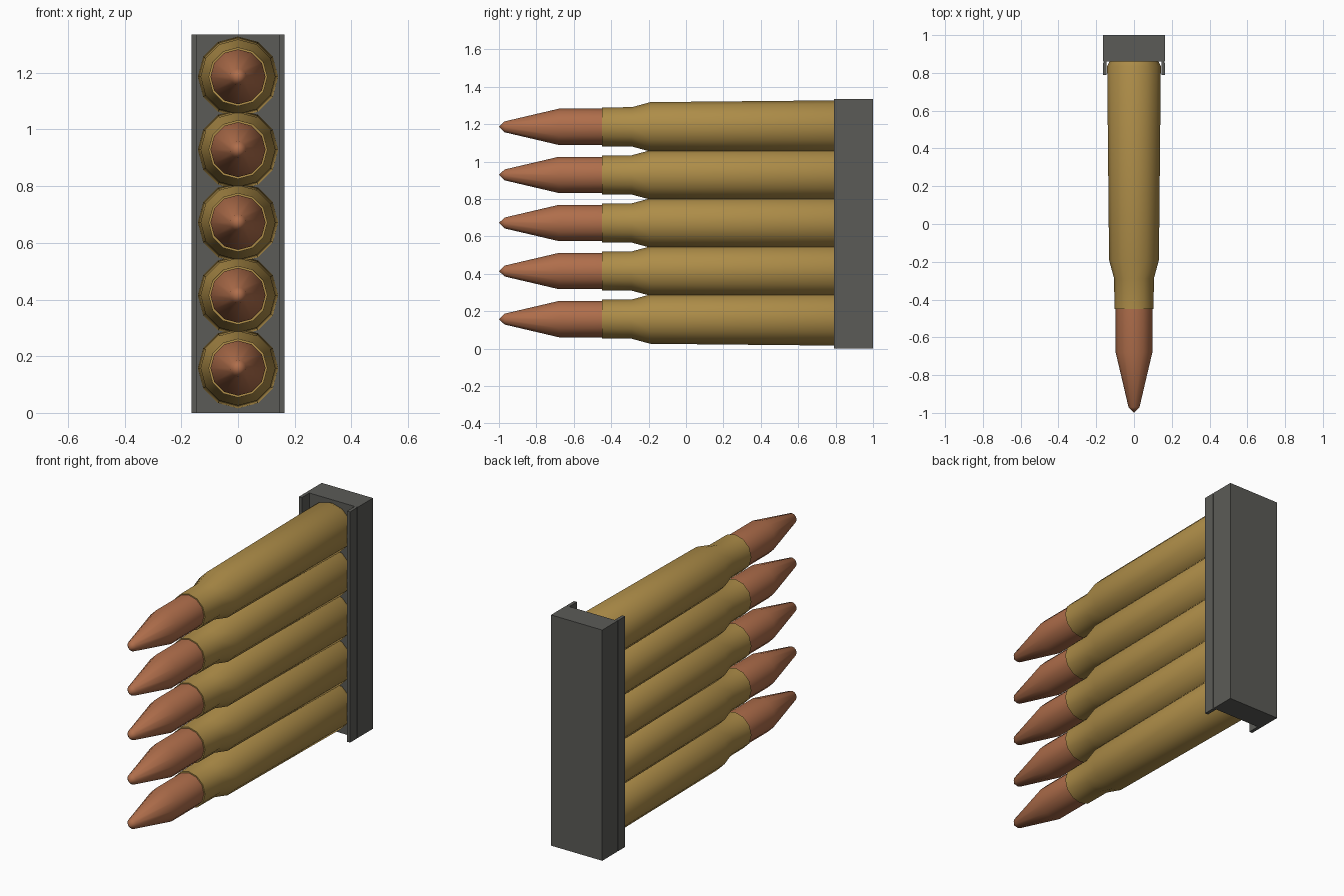
import bpy, bmesh, math
from mathutils import Vector

if "Cube" in bpy.data.objects:
    bpy.data.objects.remove(bpy.data.objects["Cube"])


def material(name, rgb):
    m = bpy.data.materials.new(name)
    m.diffuse_color = (*rgb, 1)
    m.use_nodes = True
    m.node_tree.nodes["Principled BSDF"].inputs["Base Color"].default_value = m.diffuse_color
    return m


BRASS = material("brass", (0.42, 0.265, 0.065))
COPPER = material("copper", (0.43, 0.155, 0.07))
STEEL = material("dark steel", (0.105, 0.105, 0.095))
SIDES = 12


def finish(name, bm, mat):
    bmesh.ops.recalc_face_normals(bm, faces=bm.faces)
    mesh = bpy.data.meshes.new(name)
    bm.to_mesh(mesh)
    bm.free()
    mesh.materials.append(mat)
    ob = bpy.data.objects.new(name, mesh)
    bpy.context.collection.objects.link(ob)
    return ob


def lathe(name, profile, z, mat):
    """Turn a (y, radius) profile around the y axis at height z."""
    bm = bmesh.new()
    verts = [bm.verts.new((r, y, z)) for y, r in profile]
    edges = [bm.edges.new(p) for p in zip(verts, verts[1:])]
    bmesh.ops.spin(bm, geom=verts + edges, cent=(0, 0, z), axis=(0, 1, 0),
                   angle=math.tau, steps=SIDES, use_duplicate=False)
    bmesh.ops.remove_doubles(bm, verts=bm.verts, dist=1e-4)
    ob = finish(name, bm, mat)
    bpy.ops.object.select_all(action='DESELECT')
    ob.select_set(True)
    bpy.context.view_layer.objects.active = ob
    bpy.ops.object.shade_smooth_by_angle(angle=math.radians(35))


def box(name, lo, hi, mat):
    lo, hi = Vector(lo), Vector(hi)
    bm = bmesh.new()
    bmesh.ops.create_cube(bm, size=1)
    bmesh.ops.scale(bm, vec=hi - lo, verts=bm.verts)
    bmesh.ops.translate(bm, vec=(lo + hi) / 2, verts=bm.verts)
    finish(name, bm, mat)


# Bottleneck case with open mouth ring, and pointed bullet
CASE = [(-0.44, 0.0), (-0.45, 0.09), (-0.45, 0.104), (-0.29, 0.105),
        (-0.19, 0.132), (0.835, 0.142), (0.87, 0.125), (0.87, 0)]
BULLET = [(-1.0, 0), (-0.97, 0.029), (-0.68, 0.097), (-0.44, 0.097), (-0.44, 0)]
for i in range(5):
    z = 0.158 + 0.257 * i
    lathe(f"case_{i + 1}", CASE, z, BRASS)
    lathe(f"bullet_{i + 1}", BULLET, z, COPPER)

# Clip: solid back block with a thin lip down each side
H = 1.335
box("clip_back", (-0.164, 0.86, 0), (0.164, 1.0, H), STEEL)
for name, s in (("left", -1), ("right", 1)):
    a, b = sorted((s * 0.145, s * 0.164))
    box(f"clip_lip_{name}", (a, 0.79, 0), (b, 0.855, H), STEEL)
    a, b = sorted((s * 0.145, s * 0.158))
    box(f"clip_seam_{name}", (a, 0.855, 0), (b, 0.86, H), STEEL)
